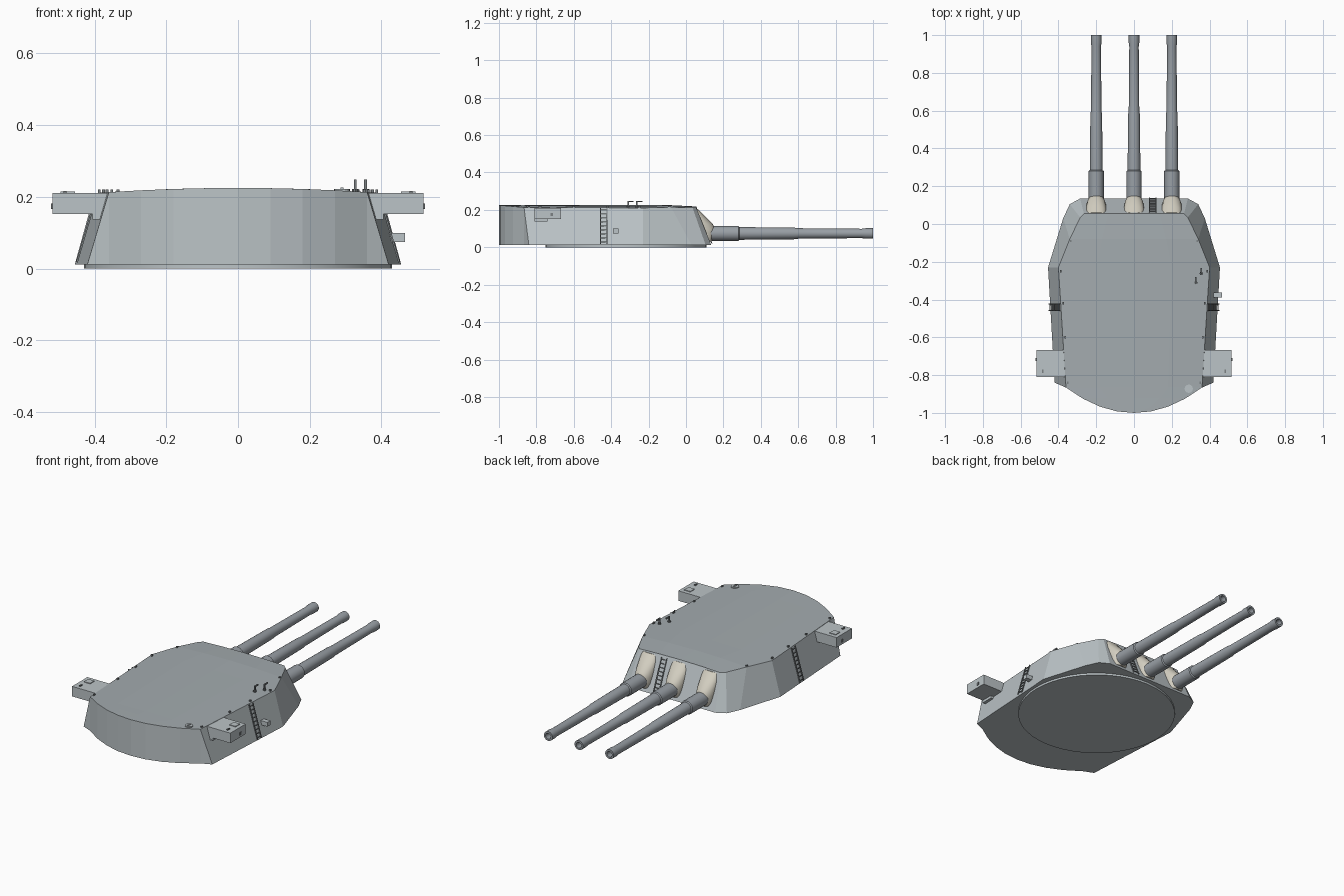
import bpy, bmesh
from math import pi, sin, cos
from mathutils import Vector

if "Cube" in bpy.data.objects:
    bpy.data.objects.remove(bpy.data.objects["Cube"])


def material(name, r, g, b):
    m = bpy.data.materials.new(name)
    m.diffuse_color = (r, g, b, 1)
    m.use_nodes = True
    m.node_tree.nodes["Principled BSDF"].inputs["Base Color"].default_value = m.diffuse_color
    return m


HULL = material("hull_grey", 0.50, 0.55, 0.57)
ROOF = material("roof_grey", 0.37, 0.41, 0.43)
STEEL = material("barrel_steel", 0.32, 0.35, 0.38)
CANVAS = material("canvas", 0.66, 0.63, 0.54)
DARK = material("dark_fittings", 0.20, 0.22, 0.23)


def finish(bm, name, *mats, smooth=False):
    bmesh.ops.recalc_face_normals(bm, faces=bm.faces)
    me = bpy.data.meshes.new(name)
    bm.to_mesh(me)
    bm.free()
    for m in mats:
        me.materials.append(m)
    ob = bpy.data.objects.new(name, me)
    bpy.context.collection.objects.link(ob)
    if smooth:
        bpy.ops.object.select_all(action='DESELECT')
        ob.select_set(True)
        bpy.context.view_layer.objects.active = ob
        bpy.ops.object.shade_smooth_by_angle(angle=0.6)
    return ob


def add_box(bm, x0, x1, y0, y1, z0, z1):
    vs = bmesh.ops.create_cube(bm, size=1)["verts"]
    for v in vs:
        v.co = Vector(((x0 + x1) / 2 + v.co.x * (x1 - x0),
                       (y0 + y1) / 2 + v.co.y * (y1 - y0),
                       (z0 + z1) / 2 + v.co.z * (z1 - z0)))


def add_beam(bm, p, q, r):
    p, q = Vector(p), Vector(q)
    rot = (q - p).to_track_quat('Z', 'Y')
    for v in bmesh.ops.create_cube(bm, size=1)["verts"]:
        v.co = rot @ Vector((v.co.x * 2 * r, v.co.y * 2 * r, v.co.z * (q - p).length)) + (p + q) / 2


def add_disc(bm, x, y, z0, z1, r, n=16):
    vs = bmesh.ops.create_cone(bm, cap_ends=True, segments=n, radius1=r, radius2=r, depth=z1 - z0)["verts"]
    bmesh.ops.translate(bm, verts=vs, vec=(x, y, (z0 + z1) / 2))


def roof_z(x, y):
    return 0.225 - 0.013 * (x / 0.38) ** 2 - 0.05 * max(0, y + 0.08)


# Gun house: half outlines, muzzle end to rounded rear, skinned and mirrored
rear = [(0.36, -0.866), (0.27, -0.925), (0.18, -0.967), (0.09, -0.992), (0, -1)]
low = [(0, 0.135), (0.285, 0.135), (0.34, 0.105), (0.375, 0.03), (0.455, -0.23), (0.42, -0.84)] + rear
top = [(0, 0.055), (0.265, 0.055), (0.285, 0.035), (0.34, -0.08), (0.40, -0.23), (0.36, -0.866)] + rear
bm = bmesh.new()
for s in (-1, 1):
    L = [bm.verts.new((s * x, y, 0.012)) for x, y in low]
    rows = [[bm.verts.new((s * x * f, y, roof_z(x * f, y))) for f in (0, 0.5, 1)] for x, y in top]
    floor = [bm.verts.new((0, y, 0.012)) for x, y in low]
    for i in range(len(low) - 1):
        bm.faces.new((L[i], L[i + 1], rows[i + 1][2], rows[i][2]))
        bm.faces.new((L[i], L[i + 1], floor[i + 1], floor[i]))
        for j in (0, 1):
            f = bm.faces.new((rows[i][j], rows[i + 1][j], rows[i + 1][j + 1], rows[i][j + 1]))
            f.material_index = 1
bmesh.ops.remove_doubles(bm, verts=bm.verts, dist=1e-5)
bmesh.ops.dissolve_degenerate(bm, edges=bm.edges, dist=1e-5)
finish(bm, "gun_house", HULL, ROOF)

# Rotating base ring
bm = bmesh.new()
add_disc(bm, 0, -0.32, 0, 0.014, 0.43, 48)
finish(bm, "base_ring", HULL, smooth=True)

# Barrels: turned profile (y, radius) with a recessed bore
barrel = [(0.08, 0.040), (0.28, 0.040), (0.285, 0.034), (0.58, 0.031), (0.60, 0.028),
          (0.94, 0.025), (0.96, 0.028), (1.0, 0.028), (1.0, 0.017), (0.95, 0.016), (0.95, 0.0005)]
# Canvas mantlets: half-ellipse sections (z, y of back, half width, bulge)
mantlet = [(0.206, 0.050, 0.048, 0.012), (0.17, 0.062, 0.053, 0.036), (0.125, 0.08, 0.053, 0.062),
           (0.095, 0.09, 0.052, 0.070), (0.06, 0.10, 0.049, 0.058), (0.03, 0.11, 0.042, 0.025)]
N = 20
for name, gx in (("left", -0.2), ("middle", 0), ("right", 0.2)):
    bm = bmesh.new()
    rings = [[bm.verts.new((gx + r * cos(2 * pi * k / N), y, 0.074 + r * sin(2 * pi * k / N)))
              for k in range(N)] for y, r in barrel]
    for a, b in zip(rings, rings[1:]):
        for k in range(N):
            bm.faces.new((a[k], a[(k + 1) % N], b[(k + 1) % N], b[k]))
    finish(bm, name + "_barrel", STEEL, smooth=True)
    bm = bmesh.new()
    rings = [[bm.verts.new((gx + w * cos(pi * k / 12), y + p * sin(pi * k / 12), z))
              for k in range(13)] for z, y, w, p in mantlet]
    for a, b in zip(rings, rings[1:]):
        for k in range(13):
            bm.faces.new((a[k], a[(k + 1) % 13], b[(k + 1) % 13], b[k]))
    bm.faces.new(rings[0])
    bm.faces.new(rings[-1])
    finish(bm, name + "_mantlet", CANVAS, smooth=True)


# Ladders on both sides and the sloped gun face
def ladder(name, foot, head, side, rungs=9):
    bm = bmesh.new()
    foot, head, side = Vector(foot), Vector(head), Vector(side)
    for s in (-1, 1):
        add_beam(bm, foot + side * s, head + side * s, 0.0025)
    for i in range(rungs):
        c = foot.lerp(head, (i + 0.5) / rungs)
        add_beam(bm, c - side, c + side, 0.002)
    finish(bm, name, DARK)


for name, s in (("left", -1), ("right", 1)):
    ladder(name + "_ladder", (s * 0.449, -0.44, 0.018), (s * 0.393, -0.44, 0.21), (0, 0.017, 0))
ladder("face_ladder", (0.1, 0.139, 0.02), (0.1, 0.062, 0.205), (0.017, 0, 0))

# Rangefinder arms with brackets, end windows and lids; roof edge lugs
for name, s in (("left", -1), ("right", 1)):
    bm = bmesh.new()
    add_box(bm, s * 0.34, s * 0.517, -0.81, -0.667, 0.152, 0.211)
    add_box(bm, s * 0.36, s * 0.405, -0.81, -0.74, 0.137, 0.153)
    add_box(bm, s * 0.455, s * 0.495, -0.73, -0.69, 0.21, 0.215)
    finish(bm, name + "_rangefinder_arm", HULL)
    bm = bmesh.new()
    add_box(bm, s * 0.51, s * 0.521, -0.725, -0.71, 0.166, 0.182)
    add_box(bm, s * 0.478, s * 0.486, -0.79, -0.77, 0.21, 0.217)
    finish(bm, name + "_rangefinder_windows", DARK)
    bm = bmesh.new()
    for x, y in ((0.335, -0.09), (0.387, -0.25), (0.375, -0.42), (0.365, -0.60), (0.352, -0.84)):
        add_box(bm, s * (x - 0.004), s * (x + 0.004), y - 0.006, y + 0.006, 0.208, 0.221)
    finish(bm, name + "_roof_lugs", DARK)

# Side equipment box
bm = bmesh.new()
add_box(bm, 0.41, 0.465, -0.39, -0.362, 0.075, 0.10)
finish(bm, "side_box", HULL)

# Roof periscopes
bm = bmesh.new()
for x, y in ((0.327, -0.31), (0.356, -0.262)):
    add_disc(bm, x, y, 0.21, 0.222, 0.009, 10)
    add_beam(bm, (x, y, 0.21), (x, y, 0.248), 0.004)
    add_beam(bm, (x, y - 0.004, 0.245), (x, y + 0.03, 0.245), 0.0035)
finish(bm, "periscopes", DARK)

# Roof hatch
bm = bmesh.new()
add_disc(bm, 0.29, -0.872, 0.205, 0.222, 0.022, 16)
add_box(bm, 0.286, 0.294, -0.885, -0.86, 0.22, 0.226)
finish(bm, "roof_hatch", HULL)
